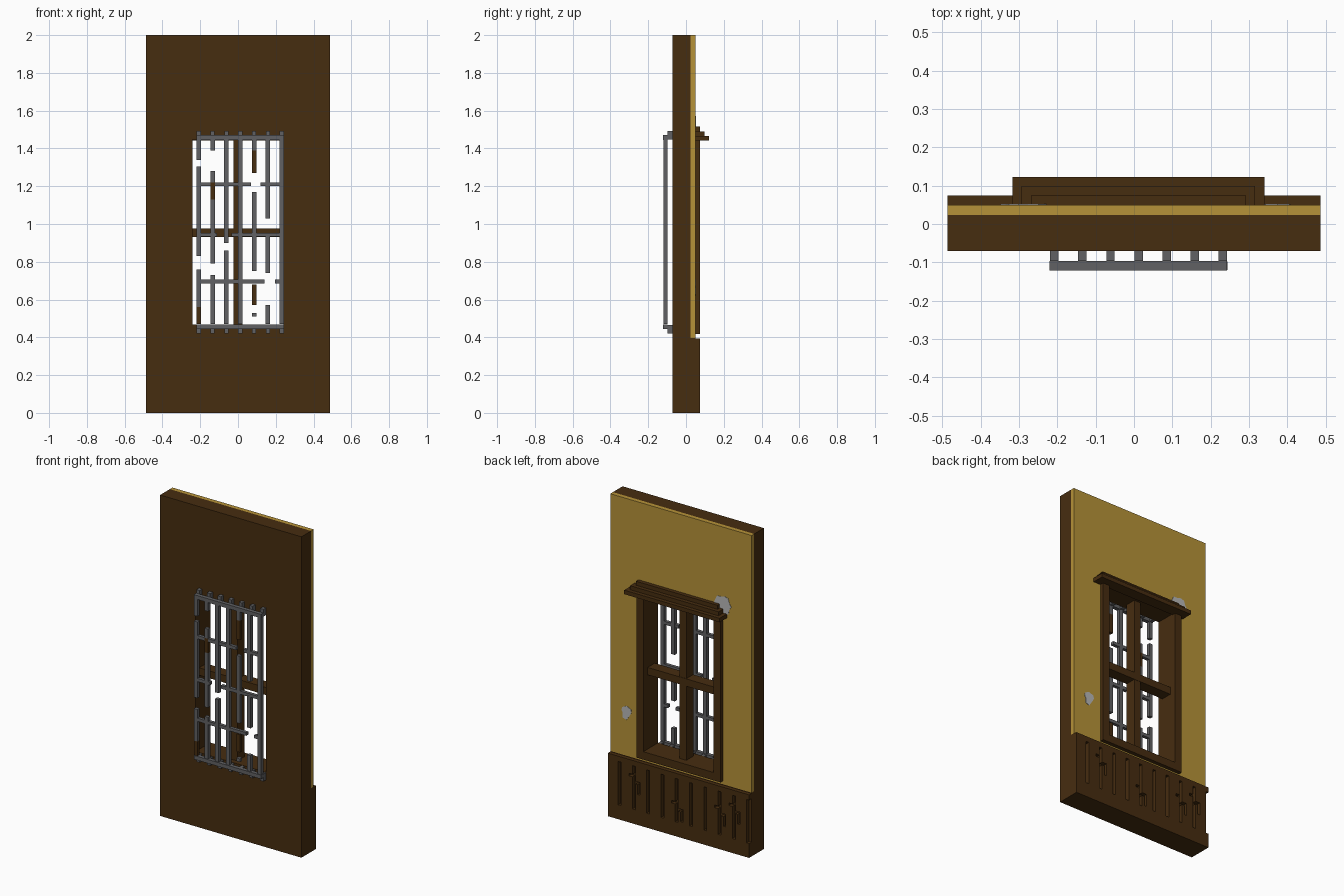
import bpy, bmesh, math
from mathutils import Vector

cube = bpy.data.objects.get("Cube")
if cube:
    bpy.data.objects.remove(cube, do_unlink=True)


def material(name, rgb):
    m = bpy.data.materials.new(name)
    m.use_nodes = True
    m.diffuse_color = (*rgb, 1)
    bsdf = m.node_tree.nodes["Principled BSDF"]
    bsdf.inputs["Base Color"].default_value = (*rgb, 1)
    bsdf.inputs["Roughness"].default_value = 0.8
    return m


WOOD = material("dark brown wood", (0.062, 0.026, 0.005))
PLASTER = material("ochre plaster", (0.47, 0.29, 0.04))
IRON = material("grey iron", (0.12, 0.12, 0.125))
PATCH = material("pale grey patch", (0.48, 0.48, 0.48))


def finish(name, bm, mat):
    bmesh.ops.recalc_face_normals(bm, faces=bm.faces)
    me = bpy.data.meshes.new(name)
    bm.to_mesh(me)
    bm.free()
    me.materials.append(mat)
    ob = bpy.data.objects.new(name, me)
    bpy.context.collection.objects.link(ob)
    return ob


def boxes(name, mat, items):
    """One object from boxes given as (x0, x1, y0, y1, z0, z1)."""
    bm = bmesh.new()
    for x0, x1, y0, y1, z0, z1 in items:
        vs = bmesh.ops.create_cube(bm, size=1)["verts"]
        for v in vs:
            v.co = Vector((x0 + (v.co.x + .5) * (x1 - x0),
                           y0 + (v.co.y + .5) * (y1 - y0),
                           z0 + (v.co.z + .5) * (z1 - z0)))
    return finish(name, bm, mat)


def ring(name, mat, outer, inner, y0, y1):
    """Slab with a rectangular hole; rectangles are (x0, x1, z0, z1)."""
    bm = bmesh.new()

    def loop(r, y):
        x0, x1, z0, z1 = r
        return [bm.verts.new((x, y, z)) for x, z in ((x0, z0), (x1, z0), (x1, z1), (x0, z1))]
    loops = [loop(outer, y0), loop(inner, y0), loop(inner, y1), loop(outer, y1)]
    for k in range(4):
        a, b = loops[k], loops[(k + 1) % 4]
        for i in range(4):
            j = (i + 1) % 4
            bm.faces.new((a[i], a[j], b[j], b[i]))
    return finish(name, bm, mat)


W = 0.487
BACK = 0.05           # plaster surface
OPEN = (-0.242, 0.242, 0.467, 1.447)

# Wall layers
ring("wall", WOOD, (-W, W, 0, 2), OPEN, -0.071, 0.024)
ring("plaster_layer", PLASTER, (-W, W, 0.397, 2), (-0.265, 0.265, 0.445, 1.47), 0.024, BACK)
boxes("lower_wall", WOOD, [(-W, W, 0.024, BACK, 0, 0.397)])

# Lower panelling with slots and splits cut through it
panel = boxes("wainscot", WOOD, [(-W, W, BACK, 0.0745, 0, 0.393)])
slots = [0.406 - 0.0985 * i for i in range(10)]
cuts = [(x - 0.01, x + 0.01, 0.03, 0.1, 0.09, 0.36) for x in slots]
for k, z in ((1, 0.25), (4, 0.16), (7, 0.21), (8, 0.25)):
    x = slots[k]
    cuts += [(x - 0.042, x + 0.005, 0.031, 0.11, z, z + 0.018),
             (x - 0.042, x - 0.026, 0.032, 0.12, z - 0.06, z + 0.01),
             (x - 0.005, x + 0.035, 0.033, 0.13, z + 0.04, z + 0.056)]
for i, c in enumerate(cuts):
    cutter = boxes("slot_cutter", WOOD, [c])
    cutter.hide_render = True
    mod = panel.modifiers.new("slot", "BOOLEAN")
    mod.object, mod.operation, mod.solver = cutter, "DIFFERENCE", "EXACT"
bpy.context.view_layer.update()
carved = bpy.data.meshes.new_from_object(panel.evaluated_get(bpy.context.evaluated_depsgraph_get()))
panel.modifiers.clear()
panel.data = carved
for ob in [o for o in bpy.data.objects if o.name.startswith("slot_cutter")]:
    bpy.data.objects.remove(ob, do_unlink=True)

# Window frame, cross bars and stepped lintel
ring("window_frame", WOOD, (-0.29, 0.29, 0.418, 1.475), OPEN, 0.024, 0.0745)
boxes("window_mullion", WOOD, [(-0.023, 0.023, -0.04, 0.03, 0.467, 1.447)])
boxes("window_transom", WOOD, [(-0.242, 0.242, -0.038, 0.032, 0.93, 0.976)])
boxes("stepped_lintel", WOOD,
      [(-0.317 + 0.024 * i, 0.34 - 0.024 * i, BACK, 0.1225 - 0.024 * i,
        1.441 + 0.025 * i, 1.466 + 0.025 * i) for i in range(3)])

# Iron grate: rails, wall studs, broken uprights and crossbars
Y0, Y1, R = -0.121, -0.097, 0.012
columns = [-0.208 + 0.0733 * i for i in range(7)]
boxes("grate_rails", IRON, [(-0.22, 0.243, Y0, Y1, z, z + 0.024) for z in (0.444, 1.446)])
boxes("grate_studs", IRON, [(x - 0.011, x + 0.011, Y1, -0.071, z, z + 0.045)
                            for x in columns for z in (0.42, 1.447)])
spans = [
    [(1.34, 1.45), (0.83, 1.305), (0.56, 0.76)],
    [(1.39, 1.45), (1.22, 1.28), (0.79, 1.13), (0.47, 0.73)],
    [(0.9, 1.45), (0.47, 0.86)],
    [(0.47, 1.45)],
    [(1.39, 1.45), (0.75, 1.17), (0.51, 0.53)],
    [(1.03, 1.45), (0.74, 0.94), (0.47, 0.57)],
    [(0.47, 1.45)],
]
boxes("grate_uprights", IRON, [(x - R, x + R, Y0 + 0.001, Y1 - 0.001, a, b)
                               for x, col in zip(columns, spans) for a, b in col])
rusted = [(0, 0.47, 0.56), (1, 1.13, 1.22), (4, 1.27, 1.39), (4, 0.57, 0.68)]
boxes("grate_rusted_uprights", WOOD, [(columns[k] - R, columns[k] + R, Y0 + 0.001, Y1 - 0.001, a, b)
                                      for k, a, b in rusted])
bars = [(1.21, -0.2, 0.07), (1.21, 0.12, 0.235), (0.943, -0.2, -0.11), (0.943, -0.035, 0.22),
        (0.695, -0.2, 0.14), (0.695, 0.195, 0.235)]
boxes("grate_crossbars", IRON, [(a, b, Y0 + 0.002, Y1 - 0.002, z - 0.01, z + 0.01)
                                for z, a, b in bars])


# Worn patches in the plaster, as thin irregular plates
def patch(name, cx, cz, radii):
    bm = bmesh.new()
    n = len(radii)
    vs = [bm.verts.new((cx + r * math.cos(2 * math.pi * i / n), BACK - 0.002,
                        cz + r * math.sin(2 * math.pi * i / n))) for i, r in enumerate(radii)]
    f = bm.faces.new(vs)
    new = bmesh.ops.extrude_face_region(bm, geom=[f])["geom"]
    for v in new:
        if isinstance(v, bmesh.types.BMVert):
            v.co.y = BACK + 0.002
    return finish(name, bm, PATCH)


patch("upper_worn_patch", -0.288, 1.515,
      [.06, .055, .062, .05, .058, .062, .052, .06, .05, .064, .06, .05, .055, .062])
patch("lower_worn_patch", 0.374, 0.675,
      [.034, .036, .03, .033, .03, .036, .034, .03, .034, .055, .052, .03])
